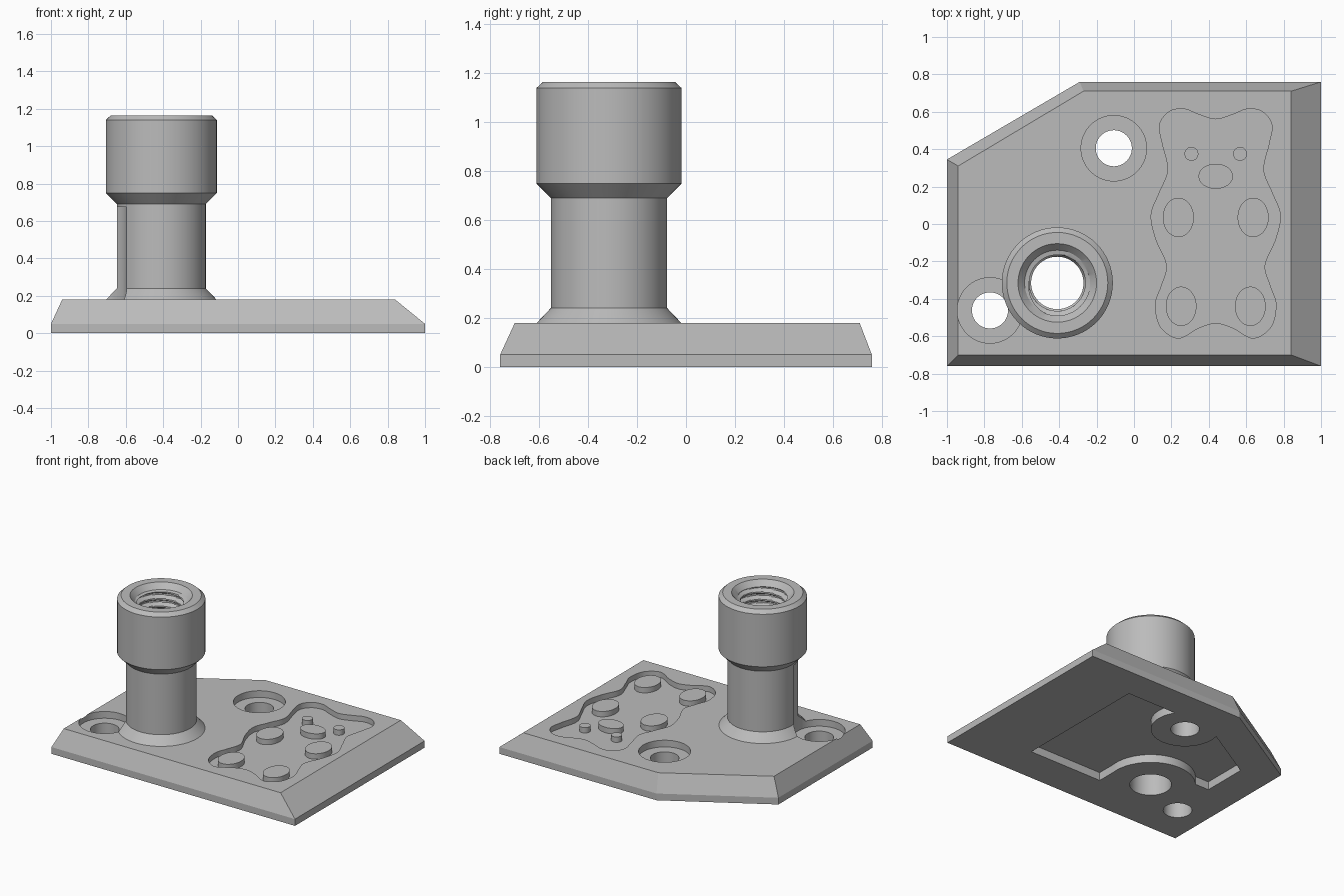
import bpy, bmesh, math
from mathutils import Vector

cube = bpy.data.objects.get("Cube")
if cube:
    bpy.data.objects.remove(cube, do_unlink=True)

GREY = bpy.data.materials.new("plain_grey")
GREY.use_nodes = True
GREY.diffuse_color = (0.5, 0.5, 0.5, 1)
GREY.node_tree.nodes["Principled BSDF"].inputs["Base Color"].default_value = (0.5, 0.5, 0.5, 1)

SEG = 64
TOP = 0.18            # top of the base plate
POST = (-0.41, -0.315)
SCREWS = [(-0.108, 0.405), (-0.77, -0.462)]
BORE = 0.14


def loft(name, rings, closed=False):
    """Skin equal-length rings; cap the ends, or join last ring to first."""
    bm = bmesh.new()
    rows = [[bm.verts.new(p) for p in ring] for ring in rings]
    n = len(rows[0])
    pairs = list(zip(rows, rows[1:]))
    if closed:
        pairs.append((rows[-1], rows[0]))
    else:
        bm.faces.new(rows[0])
        bm.faces.new(rows[-1])
    for a, b in pairs:
        for i in range(n):
            j = (i + 1) % n
            bm.faces.new((a[i], a[j], b[j], b[i]))
    bmesh.ops.recalc_face_normals(bm, faces=bm.faces[:])
    mesh = bpy.data.meshes.new(name)
    bm.to_mesh(mesh)
    bm.free()
    mesh.materials.append(GREY)
    obj = bpy.data.objects.new(name, mesh)
    bpy.context.collection.objects.link(obj)
    return obj


def ellipse(c, rx, ry):
    angles = [2 * math.pi * i / SEG for i in range(SEG)]
    return [(c[0] + rx * math.cos(a), c[1] + ry * math.sin(a)) for a in angles]


def prism(name, outline, z0, z1):
    return loft(name, [[(x, y, z) for x, y in outline] for z in (z0, z1)])


def cylinder(name, c, r, z0, z1):
    return prism(name, ellipse(c, r, r), z0, z1)


def cut(obj, cutter):
    """Subtract the cutter, apply, and discard it."""
    mod = obj.modifiers.new("cut", 'BOOLEAN')
    mod.operation, mod.solver, mod.object = 'DIFFERENCE', 'EXACT', cutter
    cutter.hide_render = True
    bpy.context.view_layer.objects.active = obj
    bpy.ops.object.modifier_apply(modifier=mod.name)
    bpy.data.objects.remove(cutter, do_unlink=True)


def smooth(obj):
    bpy.ops.object.select_all(action='DESELECT')
    obj.select_set(True)
    bpy.context.view_layer.objects.active = obj
    bpy.ops.object.shade_smooth_by_angle(angle=math.radians(20))


def spline(points, steps=8):
    """Closed smooth curve through the points."""
    pts = [Vector(p) for p in points]
    n, out = len(pts), []
    for i in range(n):
        a, b, c, d = (pts[(i + k) % n] for k in (-1, 0, 1, 2))
        for s in range(steps):
            t = s / steps
            p = (2 * b + (c - a) * t + (2 * a - 5 * b + 4 * c - d) * t ** 2
                 + (3 * b - a - 3 * c + d) * t ** 3) / 2
            out.append((p.x, p.y))
    return out


# Base plate: upright rim, then bevelled sides
foot = [(-1, -0.76), (1, -0.76), (1, 0.76), (-0.29, 0.76), (-1, 0.345)]
deck = [(-0.94, -0.70), (0.84, -0.70), (0.84, 0.71), (-0.27, 0.71), (-0.94, 0.31)]
base = loft("base_plate", [[(x, y, z) for x, y in ring]
                           for ring, z in ((foot, 0), (foot, 0.05), (deck, TOP))])

# Hollow underneath, leaving bosses round the post and one screw hole
pocket = prism("pocket_cutter", [
    (0.49, -0.49), (0.49, 0.53), (-0.22, 0.53), (-0.75, 0.22), (-0.75, -0.116),
    (-0.41, -0.116), (-0.41, -0.315), (-0.11, -0.315), (-0.11, -0.49)], -0.1, 0.06)
cut(pocket, cylinder("boss", POST, 0.302, -0.2, 0.2))
cut(pocket, cylinder("boss", SCREWS[0], 0.23, -0.2, 0.2))
cut(base, pocket)

# Screw holes with counterbores, and the post bore
for c in SCREWS:
    cut(base, cylinder("screw_cutter", c, 0.0965, -0.1, 0.3))
    cut(base, cylinder("counterbore_cutter", c, 0.175, 0.13, 0.3))
cut(base, cylinder("bore_cutter", POST, BORE, -0.1, 0.3))

# Bear-shaped recess, mirrored about its centre line
BEAR_X, FLOOR = 0.437, 0.14
half = [(0.09, 0.585), (0.17, 0.615), (0.25, 0.6), (0.3, 0.53), (0.285, 0.43),
        (0.255, 0.29), (0.3, 0.17), (0.345, 0.05), (0.32, -0.08), (0.262, -0.22),
        (0.29, -0.33), (0.322, -0.43), (0.295, -0.55), (0.2, -0.61), (0.09, -0.555)]
outline = ([(0, 0.56)] + half + [(0, -0.53)] + [(-x, y) for x, y in reversed(half)])
bear = spline([(BEAR_X + x, y) for x, y in outline])
cut(base, prism("bear_cutter", bear, FLOOR, 0.3))
smooth(base)

# Raised pads in the recess
smooth(prism("nose_pad", ellipse((BEAR_X, 0.255), 0.092, 0.067), FLOOR, TOP))
for side, s in (("left", 1), ("right", -1)):
    for part, dx, y, rx, ry in (("eye", 0.13, 0.375, 0.037, 0.037),
                                ("paw", 0.2, 0.035, 0.083, 0.105),
                                ("foot", 0.185, -0.44, 0.082, 0.105)):
        smooth(prism(f"{side}_{part}_pad", ellipse((BEAR_X + s * dx, y), rx, ry), FLOOR, TOP))

# Post with wider head and threaded bore
PITCH, ROWS, T0, T1 = 0.055, 96, 0.72, 1.12


def thread_radius(z, turn):
    phase = (z / PITCH - turn) % 1
    ridge = min(1, max(0, 2 * abs(2 * phase - 1) - 0.5))
    return 0.18 - 0.03 * ridge


def post_ring(z, radius):
    ring = []
    for i in range(SEG):
        r = radius or thread_radius(z, i / SEG)
        a = 2 * math.pi * i / SEG
        ring.append((POST[0] + r * math.cos(a), POST[1] + r * math.sin(a), z))
    return ring


profile = [(0.295, TOP), (0.238, 0.24), (0.238, 0.69), (0.297, 0.75),
           (0.297, 1.14), (0.27, 1.165), (0.21, 1.165), (0.175, 1.125)]
profile += [(None, T1 + (T0 - T1) * i / ROWS) for i in range(ROWS + 1)]
profile += [(BORE, 0.70), (BORE, TOP)]
post = loft("threaded_post", [post_ring(z, r) for r, z in profile], closed=True)

# Screwdriver clearance notch in the side of the post
cut(post, cylinder("clearance_cutter", SCREWS[1], 0.175, 0.1, 0.675))
smooth(post)
